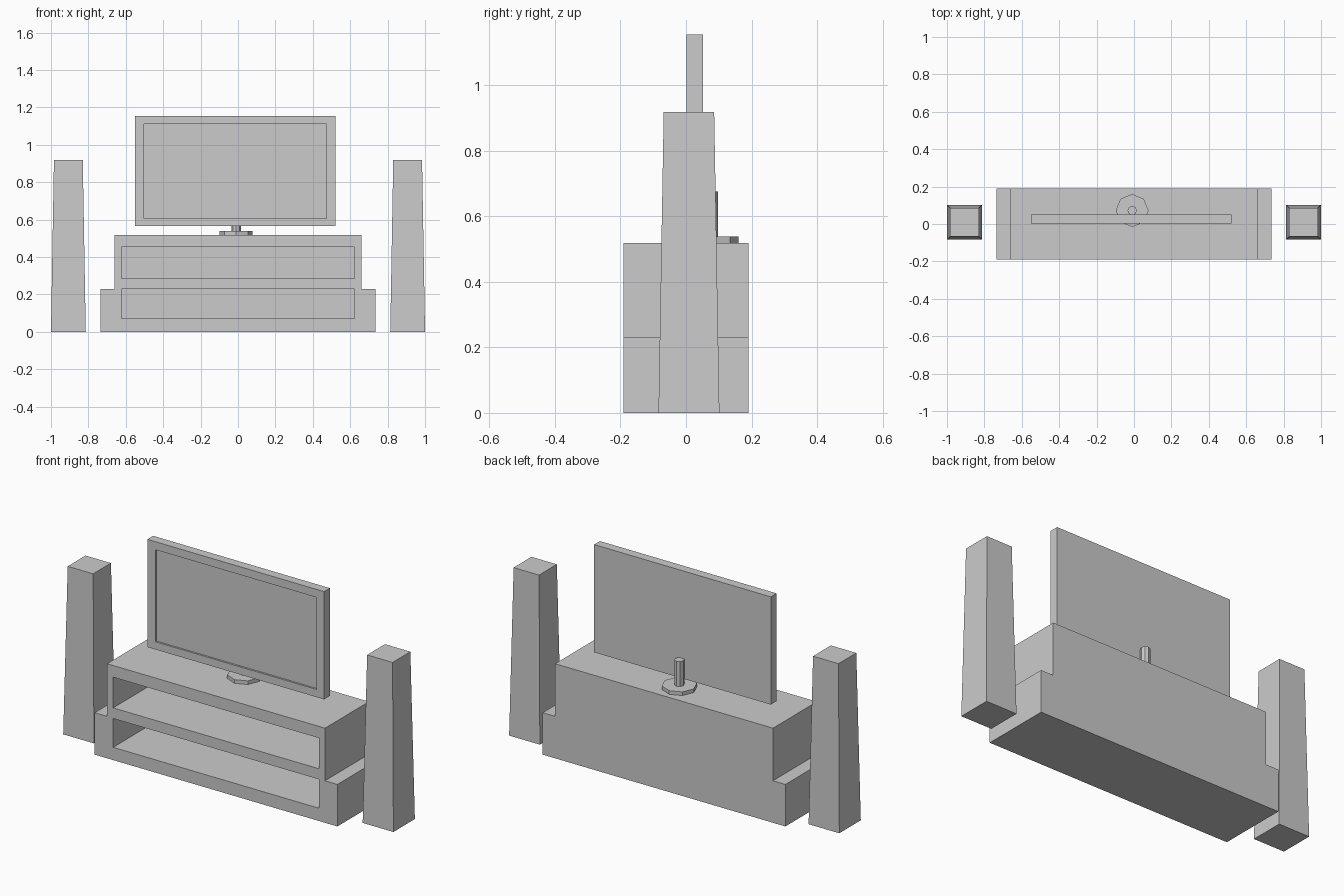
import bpy, bmesh, math

if "Cube" in bpy.data.objects:
    bpy.data.objects.remove(bpy.data.objects["Cube"])


def finish(bm, name):
    bmesh.ops.recalc_face_normals(bm, faces=bm.faces)
    me = bpy.data.meshes.new(name)
    bm.to_mesh(me)
    bm.free()
    ob = bpy.data.objects.new(name, me)
    bpy.context.collection.objects.link(ob)
    return ob


def prism(name, profile, y0, y1):
    """Extrude an x-z profile from y0 to y1."""
    bm = bmesh.new()
    face = bm.faces.new([bm.verts.new((x, y0, z)) for x, z in profile])
    ext = bmesh.ops.extrude_face_region(bm, geom=[face])
    verts = [g for g in ext["geom"] if isinstance(g, bmesh.types.BMVert)]
    bmesh.ops.translate(bm, vec=(0, y1 - y0, 0), verts=verts)
    return finish(bm, name)


def rect(x0, x1, z0, z1):
    return [(x0, z0), (x1, z0), (x1, z1), (x0, z1)]


def cut(ob, cutter):
    """Subtract a cutter, then discard it."""
    cutter.hide_render = True
    mod = ob.modifiers.new("opening", 'BOOLEAN')
    mod.operation, mod.solver, mod.object = 'DIFFERENCE', 'EXACT', cutter
    bpy.context.view_layer.objects.active = ob
    bpy.ops.object.modifier_apply(modifier=mod.name)
    bpy.data.objects.remove(cutter)


def cone(name, sides, r1, r2, center, z0, z1, spin=0):
    bpy.ops.mesh.primitive_cone_add(vertices=sides, radius1=r1, radius2=r2, depth=z1 - z0,
                                    location=(*center, (z0 + z1) / 2), rotation=(0, 0, spin))
    bpy.context.object.name = name


# Cabinet: stepped block with two open shelves
half = [(0.735, 0), (0.735, 0.23), (0.66, 0.23), (0.66, 0.518)]
cabinet = prism("cabinet", half + [(-x, z) for x, z in reversed(half)], -0.19, 0.19)
for z0, z1 in ((0.07, 0.228), (0.286, 0.454)):
    cut(cabinet, prism("shelf_cutter", rect(-0.623, 0.623, z0, z1), -0.3, 0.165))

# Television: thin panel with a slightly recessed screen
tv = prism("television", rect(-0.55, 0.52, 0.565, 1.155), 0.002, 0.052)
cut(tv, prism("screen_cutter", rect(-0.502, 0.473, 0.607, 1.111), -0.1, 0.012))

# Stand: octagonal foot and post behind the panel
cone("stand_foot", 8, 0.088, 0.088, (-0.01, 0.072), 0.518, 0.538)
cone("stand_post", 8, 0.025, 0.025, (-0.01, 0.072), 0.538, 0.675)

# Speakers: tapered square towers on either side
for side, label in ((-1, "left"), (1, "right")):
    cone("speaker_" + label, 4, 0.093 * math.sqrt(2), 0.077 * math.sqrt(2),
         (side * 0.907, 0.009), 0, 0.918, math.pi / 4)
